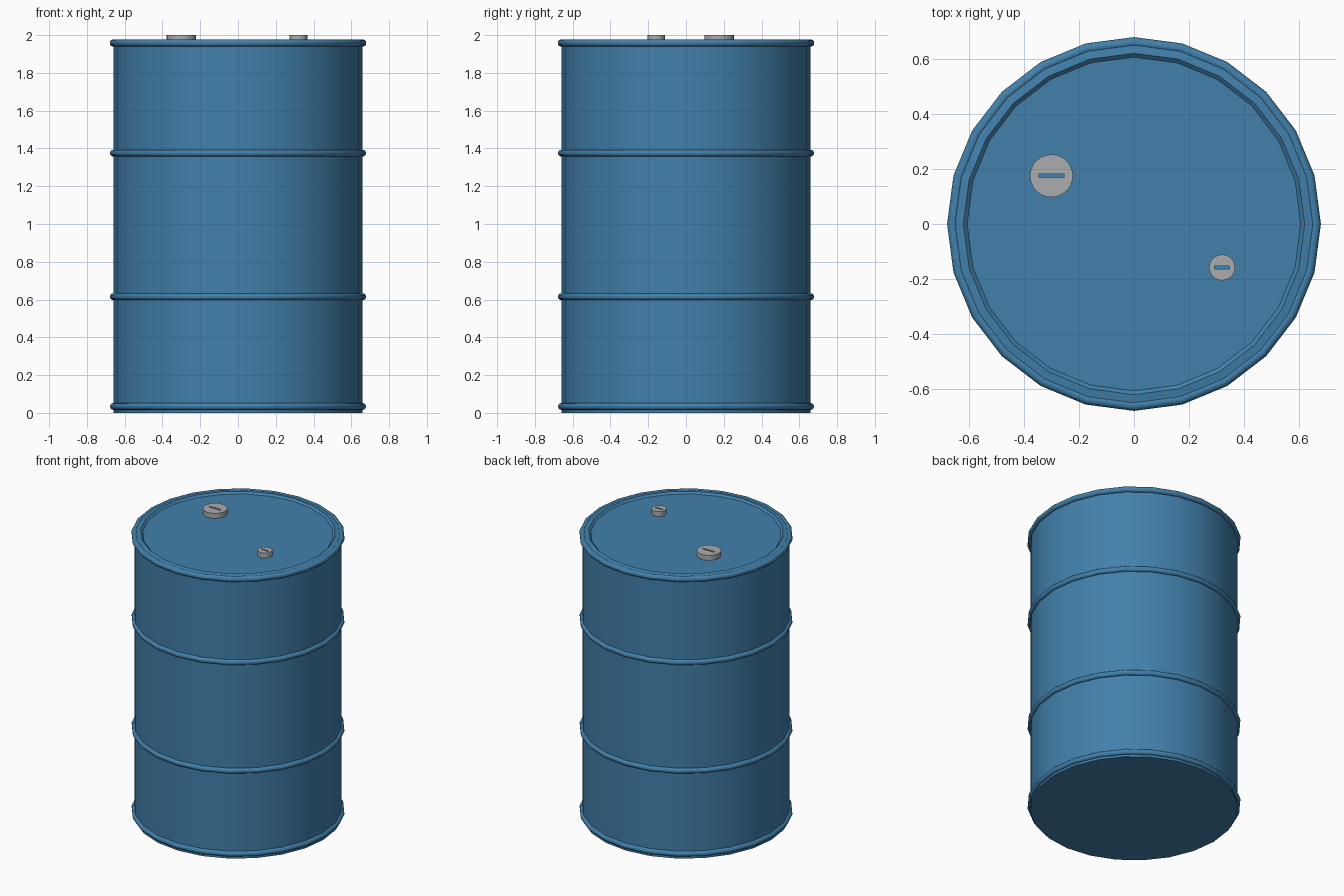
import bpy
import bmesh
from math import cos, sin, pi, radians

if "Cube" in bpy.data.objects:
    bpy.data.objects.remove(bpy.data.objects["Cube"], do_unlink=True)

SIDES = 24


def make_material(name, rgb):
    mat = bpy.data.materials.new(name)
    mat.use_nodes = True
    mat.diffuse_color = (*rgb, 1)
    mat.node_tree.nodes["Principled BSDF"].inputs["Base Color"].default_value = (*rgb, 1)
    return mat


blue = make_material("drum blue", (0.054, 0.216, 0.407))
grey = make_material("cap grey", (0.40, 0.413, 0.423))


def finish(obj, mat):
    """Give the part its colour and smooth its curved faces."""
    obj.data.materials.append(mat)
    bpy.ops.object.select_all(action="DESELECT")
    obj.select_set(True)
    bpy.context.view_layer.objects.active = obj
    bpy.ops.object.shade_smooth_by_angle(angle=radians(35))


def lathe(name, profile, mat):
    """Revolve (radius, height) points and close both ends with flat discs."""
    bm = bmesh.new()
    rings = [[bm.verts.new((r * cos(2 * pi * i / SIDES), r * sin(2 * pi * i / SIDES), z))
              for i in range(SIDES)] for r, z in profile]
    for low, high in zip(rings, rings[1:]):
        for i in range(SIDES):
            j = (i + 1) % SIDES
            bm.faces.new((low[i], low[j], high[j], high[i]))
    bm.faces.new(rings[0][::-1])
    bm.faces.new(rings[-1])
    mesh = bpy.data.meshes.new(name)
    bm.to_mesh(mesh)
    bm.free()
    obj = bpy.data.objects.new(name, mesh)
    bpy.context.collection.objects.link(obj)
    finish(obj, mat)


def hoop(name, z, minor):
    """Rolled ring around the drum wall."""
    bpy.ops.mesh.primitive_torus_add(major_segments=SIDES, minor_segments=12,
                                     major_radius=0.66, minor_radius=minor, location=(0, 0, z))
    obj = bpy.context.object
    obj.name = name
    finish(obj, blue)


def cap(name, x, y, radius, slot_length, slot_width):
    """Screw cap with a slot cut through to the lid."""
    bpy.ops.mesh.primitive_cylinder_add(vertices=SIDES, radius=radius, depth=0.04,
                                        location=(x, y, 1.98))
    obj = bpy.context.object
    obj.name = name
    bpy.ops.mesh.primitive_cube_add(size=1, location=(x, y, 1.98))
    cutter = bpy.context.object
    cutter.name = name + "_slot_cutter"
    cutter.scale = (slot_length, slot_width, 0.1)
    cutter.hide_render = True
    cut = obj.modifiers.new("slot", "BOOLEAN")
    cut.operation = "DIFFERENCE"
    cut.solver = "EXACT"
    cut.object = cutter
    bpy.context.view_layer.objects.active = obj
    bpy.ops.object.modifier_apply(modifier=cut.name)
    bpy.data.objects.remove(cutter, do_unlink=True)
    finish(obj, grey)


# Wall, raised lip and sunken lid
lathe("drum_body", [(0.66, 0), (0.66, 1.972), (0.62, 1.978), (0.606, 1.965)], blue)

# Rolled hoops and end rims
hoop("bottom_rim", 0.034, 0.018)
hoop("lower_hoop", 0.615, 0.018)
hoop("upper_hoop", 1.375, 0.018)
hoop("top_rim", 1.958, 0.019)

# Screw caps
cap("large_cap", -0.30, 0.175, 0.078, 0.09, 0.013)
cap("small_cap", 0.32, -0.158, 0.047, 0.055, 0.01)
